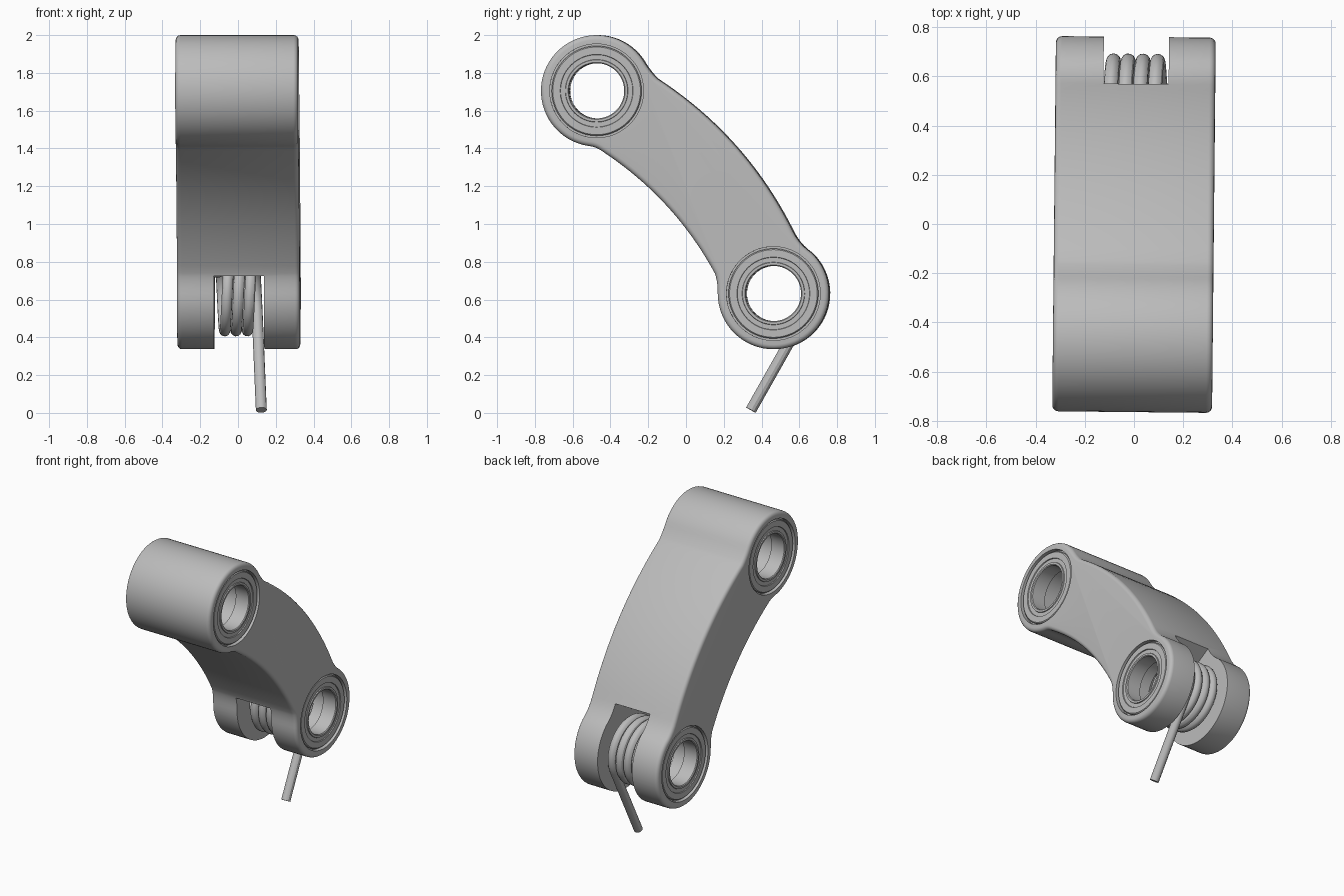
import bpy, bmesh, math
from mathutils import Matrix, Vector

if "Cube" in bpy.data.objects:
    bpy.data.objects.remove(bpy.data.objects["Cube"])

steel = bpy.data.materials.new("satin_grey")
steel.use_nodes = True
grey = (0.5, 0.5, 0.5, 1)
steel.diffuse_color = grey
steel.node_tree.nodes["Principled BSDF"].inputs["Base Color"].default_value = grey

HALF = 0.325                  # half width of the link
BOSS = 0.295                  # boss radius
UPPER = Vector((-0.47, 1.705))    # boss centres as (y, z)
LOWER = Vector((0.466, 0.632))
TWIST = Matrix.Rotation(-0.01, 4, 'Z')
parts = []


def make(name, bm):
    bmesh.ops.recalc_face_normals(bm, faces=bm.faces)
    mesh = bpy.data.meshes.new(name)
    bm.to_mesh(mesh)
    bm.free()
    mesh.materials.append(steel)
    obj = bpy.data.objects.new(name, mesh)
    bpy.context.collection.objects.link(obj)
    return obj


def activate(obj):
    bpy.ops.object.select_all(action='DESELECT')
    obj.select_set(True)
    bpy.context.view_layer.objects.active = obj


def lathe(name, profile, centre, steps=72):
    """Revolve a closed (x, radius) profile about the x axis."""
    bm = bmesh.new()
    rings = []
    for i in range(steps):
        a = math.tau * i / steps
        rings.append([bm.verts.new((x, centre.x + r * math.cos(a), centre.y + r * math.sin(a)))
                      for x, r in profile])
    n = len(profile)
    for i in range(steps):
        a, b = rings[i], rings[(i + 1) % steps]
        for j in range(n):
            k = (j + 1) % n
            bm.faces.new((a[j], a[k], b[k], b[j]))
    return make(name, bm)


def disc(name, radius, x0, x1, centre):
    bm = bmesh.new()
    place = Matrix.Translation(((x0 + x1) / 2, centre.x, centre.y)) @ Matrix.Rotation(math.pi / 2, 4, 'Y')
    bmesh.ops.create_cone(bm, cap_ends=True, segments=72, radius1=radius, radius2=radius,
                          depth=x1 - x0, matrix=place)
    return make(name, bm)


def arc(centre, start, end, steps):
    for i in range(steps + 1):
        a = math.radians(start + (end - start) * i / steps)
        yield centre + BOSS * Vector((math.cos(a), math.sin(a)))


def bend(p, c, q, steps):
    """Inner points of a quadratic curve from p to q, with q."""
    p, c, q = Vector(p), Vector(c), Vector(q)
    for i in range(1, steps + 1):
        t = i / steps
        yield p * (1 - t) ** 2 + c * 2 * t * (1 - t) + q * t * t


# Link outline: boss, inner curve, boss, outer curve, with fillets between
outline = list(arc(UPPER, 34, 262, 40))
inner_a, inner_b = (-0.44, 1.385), (0.155, 0.74)
outer_a, outer_b = (0.57, 0.96), (-0.15, 1.77)
outline += bend(outline[-1], (-0.47, 1.408), inner_a, 5)
outline += bend(inner_a, (-0.06, 1.135), inner_b, 20)
lower_arc = list(arc(LOWER, 180, 407, 40))
outline += list(bend(inner_b, (0.171, 0.7), lower_arc[0], 5))[:-1]
outline += lower_arc
outline += bend(lower_arc[-1], (0.605, 0.89), outer_a, 5)
outline += bend(outer_a, (0.32, 1.463), outer_b, 20)
outline += list(bend(outer_b, (-0.19, 1.81), outline[0], 5))[:-1]

bm = bmesh.new()
cap = bm.faces.new([bm.verts.new((-HALF, p.x, p.y)) for p in outline])
grown = bmesh.ops.extrude_face_region(bm, geom=[cap])
bmesh.ops.translate(bm, vec=(2 * HALF, 0, 0),
                    verts=[g for g in grown["geom"] if isinstance(g, bmesh.types.BMVert)])
link = make("link_body", bm)
parts.append(link)

# Rounded rims
activate(link)
rim = link.modifiers.new("rim", 'BEVEL')
rim.width = 0.025
rim.segments = 4
rim.limit_method = 'ANGLE'
rim.angle_limit = math.radians(60)
bpy.ops.object.modifier_apply(modifier="rim")

# Cutters: bores, bearing seats and the spring slot
cutters = []
for centre in (UPPER, LOWER):
    cutters.append(disc("bore_cutter", 0.158, -0.5, 0.5, centre))
    for x0, x1 in ((-0.5, -0.22), (0.22, 0.5)):
        cutters.append(disc("seat_cutter", 0.248, x0, x1, centre))
bm = bmesh.new()
bmesh.ops.create_cube(bm, size=1, matrix=Matrix.Translation((0.0025, LOWER.x, LOWER.y))
                      @ Matrix.Rotation(math.radians(30), 4, 'X')
                      @ Matrix.Translation((0, 0, -0.167)) @ Matrix.Diagonal((0.265, 1.2, 0.8, 1)))
cutters.append(make("slot_cutter", bm))
for cutter in cutters:
    activate(link)
    cut = link.modifiers.new("cut", 'BOOLEAN')
    cut.operation = 'DIFFERENCE'
    cut.solver = 'EXACT'
    cut.object = cutter
    bpy.ops.object.modifier_apply(modifier="cut")
    bpy.data.objects.remove(cutter)

# Bearings: outer race, shield and inner race on both sides of each boss
half_profile = [(0.215, 0.146), (0.313, 0.146), (0.318, 0.151), (0.318, 0.164),
                (0.312, 0.166), (0.312, 0.191), (0.318, 0.193), (0.318, 0.232),
                (0.312, 0.238), (0.296, 0.238), (0.296, 0.25), (0.215, 0.25)]
for level, centre in (("upper", UPPER), ("lower", LOWER)):
    for side, s in (("left", 1), ("right", -1)):
        parts.append(lathe(f"{level}_{side}_bearing", [(s * x, r) for x, r in half_profile], centre))

# Torsion spring: helix ending in a straight tangent leg
COIL, PITCH, END = 0.198, 0.06, -30
path = []
for angle in range(150, END - 3 * 360 - 1, -6):
    a = math.radians(angle)
    path.append((-0.09 - PITCH * angle / 360, LOWER.x + COIL * math.cos(a), LOWER.y + COIL * math.sin(a)))
path.append((0.12, 0.345, 0.015))
curve = bpy.data.curves.new("torsion_spring", 'CURVE')
curve.dimensions = '3D'
curve.bevel_depth = 0.029
curve.bevel_resolution = 4
curve.use_fill_caps = True
spline = curve.splines.new('POLY')
spline.points.add(len(path) - 1)
for point, co in zip(spline.points, path):
    point.co = (*co, 1)
curve.materials.append(steel)
spring = bpy.data.objects.new("torsion_spring", curve)
bpy.context.collection.objects.link(spring)
activate(spring)
bpy.ops.object.convert(target='MESH')
parts.append(bpy.context.view_layer.objects.active)

# Smooth shading and the slight turn of the whole link
for obj in parts:
    activate(obj)
    bpy.ops.object.shade_smooth_by_angle(angle=math.radians(30))
    obj.data.transform(TWIST)
